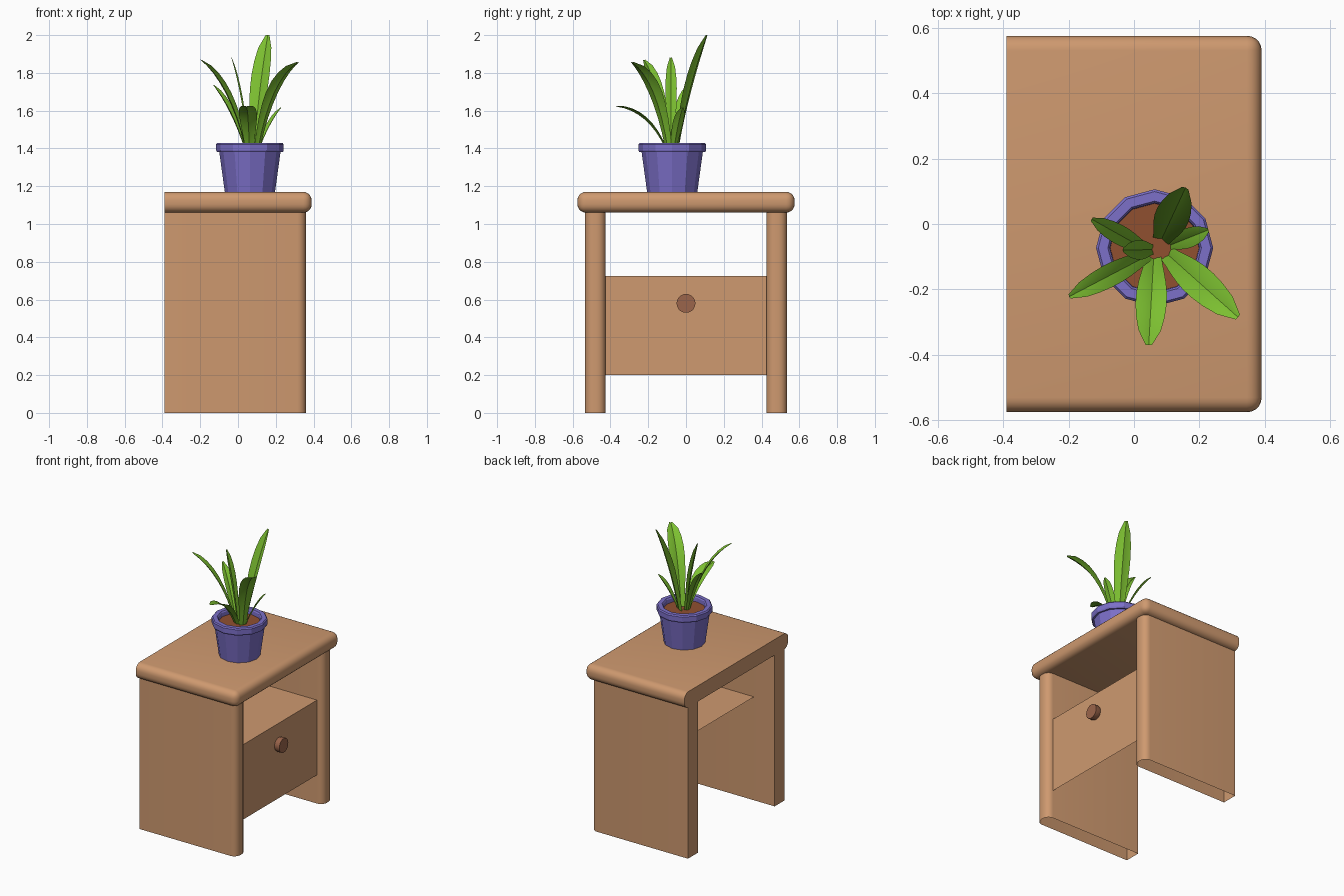
import bpy, bmesh, math
from mathutils import Vector

if "Cube" in bpy.data.objects:
    bpy.data.objects.remove(bpy.data.objects["Cube"])


def material(name, rgb):
    m = bpy.data.materials.new(name)
    m.diffuse_color = (*rgb, 1)
    m.use_nodes = True
    m.node_tree.nodes["Principled BSDF"].inputs["Base Color"].default_value = m.diffuse_color
    return m


WOOD = material("wood", (0.62, 0.32, 0.16))
DARK_WOOD = material("dark_wood", (0.33, 0.13, 0.07))
POT = material("pot_purple", (0.20, 0.16, 0.58))
SOIL = material("soil", (0.28, 0.08, 0.03))
LEAF = material("leaf_green", (0.20, 0.52, 0.03))


def finish(bm, name, mat, smooth=None):
    mesh = bpy.data.meshes.new(name)
    bm.to_mesh(mesh)
    bm.free()
    ob = bpy.data.objects.new(name, mesh)
    bpy.context.collection.objects.link(ob)
    mesh.materials.append(mat)
    if smooth:
        bpy.ops.object.select_all(action='DESELECT')
        ob.select_set(True)
        bpy.context.view_layer.objects.active = ob
        bpy.ops.object.shade_smooth_by_angle(angle=math.radians(smooth))
    return ob


def rounded_box(name, lo, hi, radius, pick, open_ends=False):
    bm = bmesh.new()
    bmesh.ops.create_cube(bm, size=1)
    lo, hi = Vector(lo), Vector(hi)
    for v in bm.verts:
        v.co = Vector([(lo[i] + hi[i]) / 2 + v.co[i] * (hi[i] - lo[i]) for i in range(3)])
    edges = [e for e in bm.edges if pick(*[v.co for v in e.verts])]
    bmesh.ops.bevel(bm, geom=edges, offset=radius, segments=5, profile=0.5, affect='EDGES')
    bm.normal_update()
    if open_ends:
        ends = [f for f in bm.faces if abs(f.normal.z) > 0.9]
        bmesh.ops.delete(bm, geom=ends, context='FACES_ONLY')
    return finish(bm, name, WOOD, 35)


# Table top: every edge rounded except around the flat back
rounded_box("table_top", (-0.39, -0.575, 1.06), (0.39, 0.575, 1.17), 0.045,
            lambda a, b: max(a.x, b.x) > 0)

# Side panels: hollow underneath, rounded front uprights
for side, y in (("left", -0.48), ("right", 0.48)):
    rounded_box(side + "_panel", (-0.39, y - 0.055, 0), (0.36, y + 0.055, 1.06), 0.045,
                lambda a, b: min(a.x, b.x) > 0 and abs(a.z - b.z) > 0.5, True)

# Drawer: a front and a shelf joined at the front edge
bm = bmesh.new()
rows = [[bm.verts.new((x, y, z)) for y in (-0.425, 0.425)]
        for x, z in ((0.315, 0.2), (0.315, 0.725), (-0.23, 0.725))]
for a, b in zip(rows, rows[1:]):
    bm.faces.new((a[0], a[1], b[1], b[0]))
finish(bm, "drawer", WOOD)


def lathe(name, mat, profile, centre, sides, smooth=None):
    # Revolve (radius, height) points about z; zero radius closes the end
    bm = bmesh.new()
    rings = []
    for r, z in profile:
        n = sides if r > 0 else 1
        rings.append([bm.verts.new((r * math.cos(2 * math.pi * i / sides),
                                    r * math.sin(2 * math.pi * i / sides), z))
                      for i in range(n)])
    for a, b in zip(rings, rings[1:]):
        for i in range(sides):
            j = (i + 1) % sides
            if len(a) == 1:
                bm.faces.new((a[0], b[j], b[i]))
            elif len(b) == 1:
                bm.faces.new((a[i], a[j], b[0]))
            else:
                bm.faces.new((a[i], a[j], b[j], b[i]))
    ob = finish(bm, name, mat, smooth)
    ob.location = centre
    return ob


# Drawer knob
knob = lathe("drawer_knob", DARK_WOOD, [(0.042, 0), (0.05, 0.02), (0.05, 0.05), (0, 0.05)],
             (0.305, 0, 0.58), 20, 35)
knob.rotation_euler.y = math.pi / 2

# Flower pot and soil
POT_CENTRE = (0.063, -0.073, 0)
lathe("flower_pot", POT,
      [(0, 1.17), (0.133, 1.17), (0.162, 1.38), (0.174, 1.38), (0.179, 1.39),
       (0.179, 1.422), (0.172, 1.43), (0.143, 1.43), (0.137, 1.422), (0.135, 1.38)],
      POT_CENTRE, 12)
lathe("soil", SOIL, [(0.137, 1.395), (0, 1.395)], POT_CENTRE, 12)


def leaf(name, base, tip, width, out, up):
    # Creased blade swept along an arched path; out and up place its bend
    base, tip = Vector((*base, 1.39)), Vector(tip)
    d = tip - base
    bend = base + Vector((d.x * out, d.y * out, d.z * up))
    across = Vector((-d.y, d.x, 0)).normalized()
    shape = [0.5, 0.6, 0.74, 0.88, 0.98, 1.0, 0.92, 0.72, 0.2]
    bm = bmesh.new()
    rows = []
    for i, s in enumerate(shape):
        t = i / (len(shape) - 1)
        p = base * (1 - t) ** 2 + bend * 2 * t * (1 - t) + tip * t * t
        tangent = ((bend - base) * (1 - t) + (tip - bend) * t).normalized()
        normal = tangent.cross(across).normalized()
        if normal.z < 0:
            normal = -normal
        h = width / 2 * s
        rows.append([bm.verts.new(p + across * h * u + normal * h * k)
                     for u, k in ((-1, 0.3), (-0.45, 0.2), (0, 0), (0.45, 0.2), (1, 0.3))])
    for a, b in zip(rows, rows[1:]):
        for j in range(4):
            bm.faces.new((a[j], a[j + 1], b[j + 1], b[j]))
    finish(bm, name, LEAF, 30)


# Leaves: base, tip, width, bend
LEAVES = [
    ((0.085, -0.045), (0.158, 0.112, 2.0), 0.105, 0.35, 0.55),
    ((0.110, -0.065), (0.228, -0.018, 1.615), 0.06, 0.4, 0.6),
    ((0.105, -0.095), (0.318, -0.285, 1.855), 0.10, 0.3, 0.8),
    ((0.060, -0.105), (0.045, -0.370, 1.622), 0.095, 0.35, 0.9),
    ((0.045, -0.095), (-0.198, -0.222, 1.868), 0.07, 0.35, 0.75),
    ((0.040, -0.080), (-0.130, 0.015, 1.735), 0.06, 0.4, 0.65),
    ((0.055, -0.078), (-0.035, -0.080, 1.88), 0.06, 0.35, 0.6),
]
for i, args in enumerate(LEAVES):
    leaf(f"leaf_{i + 1}", *args)
